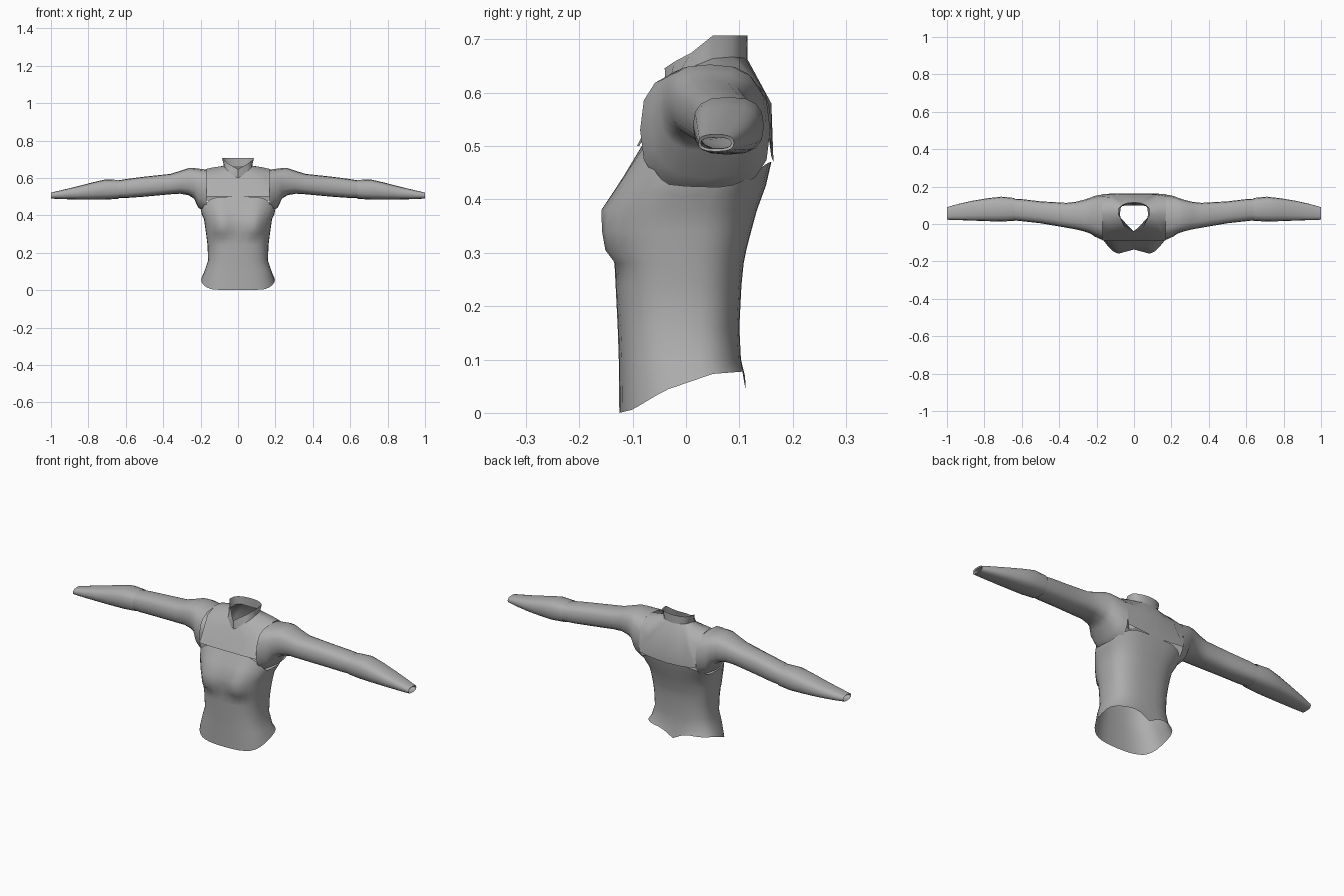
import bpy, bmesh, math

grey = bpy.data.materials.new("grey cloth")
grey.diffuse_color = (0.42, 0.42, 0.42, 1)


def loft(name, rings):
    """Skin a list of closed rings into an open smooth shell."""
    bm = bmesh.new()
    rows = [[bm.verts.new(p) for p in ring] for ring in rings]
    n = len(rings[0])
    for a, b in zip(rows, rows[1:]):
        for i in range(n):
            j = (i + 1) % n
            bm.faces.new((a[i], a[j], b[j], b[i]))
    bmesh.ops.recalc_face_normals(bm, faces=bm.faces[:])
    mesh = bpy.data.meshes.new(name)
    bm.to_mesh(mesh)
    bm.free()
    mesh.materials.append(grey)
    obj = bpy.data.objects.new(name, mesh)
    bpy.context.collection.objects.link(obj)
    bpy.ops.object.select_all(action='DESELECT')
    obj.select_set(True)
    bpy.context.view_layer.objects.active = obj
    bpy.ops.object.shade_smooth_by_angle(angle=math.radians(50))
    return obj


def power(v, e):
    return math.copysign(abs(v) ** e, v)


def interp(v, pts):
    for (a, za), (b, zb) in zip(pts, pts[1:]):
        if v <= b:
            return za + (zb - za) * max(0, (v - a) / (b - a))
    return pts[-1][1]


# Torso: height, half width, front y, back y, bust depth, squareness
HEM = [(-0.125, 0), (-0.10, 0.006), (-0.04, 0.042), (0.05, 0.073), (0.115, 0.078)]
TORSO = [
    (0.00, 0.197, -0.125, 0.112, 0, 0.75),
    (0.10, 0.180, -0.126, 0.103, 0, 0.75),
    (0.16, 0.160, -0.128, 0.100, 0, 0.75),
    (0.24, 0.163, -0.132, 0.104, 0, 0.75),
    (0.28, 0.168, -0.134, 0.108, 0, 0.75),
    (0.305, 0.171, -0.134, 0.113, 0.025, 0.75),
    (0.34, 0.176, -0.135, 0.122, 0.030, 0.75),
    (0.38, 0.182, -0.135, 0.133, 0.030, 0.72),
    (0.44, 0.194, -0.113, 0.150, 0.010, 0.65),
    (0.50, 0.198, -0.083, 0.160, 0, 0.55),
]
N = 36
rings = []
for k, (z, w, yf, yb, bust, e) in enumerate(TORSO):
    ring = []
    for i in range(N):
        a = 2 * math.pi * i / N
        c, s = math.cos(a), math.sin(a)
        x = w * power(c, e)
        y = power(s, e) * (yb if s > 0 else -yf)
        zz = z
        if s < 0:                       # bust
            y -= bust * math.exp(-((abs(x) - 0.09) / 0.05) ** 2)
        if k == 0:                      # curved hem with a back point
            zz = interp(y, HEM)
            if s > 0:
                zz -= 0.037 * max(0, 1 - abs(x) / 0.07)
        if z > 0.43:                    # dip under the arms and at the back
            drop = 0.075 * abs(c) ** 3 + (0.03 * s if s > 0 else 0)
            zz -= drop * (1 if z > 0.45 else 0.45)
        ring.append((x, y, zz))
    rings.append(ring)
loft("torso", rings)


def mirrored(half):
    return half + [(-x, y, z) for x, y, z in half[-2:0:-1]]


# Yoke: hem and armhole edge, middle, neck edge
edge = [(0, -.092, .50), (.09, -.092, .50), (.168, -.088, .50), (.172, -.015, .62),
        (.172, .05, .648), (.172, .10, .643), (.172, .148, .60), (.168, .160, .48),
        (.09, .164, .47), (0, .164, .465)]
middle = [(0, -.062, .56), (.08, -.056, .57), (.13, -.042, .595), (.13, 0, .635),
          (.13, .05, .657), (.13, .10, .654), (.12, .142, .61), (.12, .157, .57),
          (.07, .16, .58), (0, .16, .58)]
neck = [(0, -.037, .60), (.02, -.033, .61), (.05, -.015, .635), (.068, .02, .652),
        (.075, .05, .664), (.072, .085, .667), (.06, .10, .666), (.04, .11, .665),
        (.02, .114, .664), (0, .115, .663)]
loft("yoke", [mirrored(r) for r in (edge, middle, neck)])

# Collar: stands up from the neck edge with a V at the front
collar_top = [(0, -.040, .646), (.02, -.022, .658), (.05, .01, .675), (.075, .035, .695),
              (.085, .05, .707), (.082, .085, .707), (.065, .10, .707), (.04, .11, .707),
              (.02, .113, .707), (0, .115, .707)]
loft("collar", [mirrored(r) for r in (neck, collar_top)])


def tube(name, sections, side, e=0.75, n=16):
    """Sections: x, top z, bottom z, front y, back y."""
    rings = []
    for x, zt, zb, yf, yb in sections:
        ring = []
        for i in range(n):
            a = 2 * math.pi * i / n
            ring.append((side * x,
                         (yf + yb) / 2 + (yb - yf) / 2 * power(math.cos(a), e),
                         (zt + zb) / 2 + (zt - zb) / 2 * power(math.sin(a), e)))
        rings.append(ring)
    loft(name, rings)


UPPER = [
    (0.168, 0.645, 0.415, -0.086, 0.158),
    (0.212, 0.650, 0.440, -0.066, 0.150),
    (0.235, 0.653, 0.490, -0.050, 0.140),
    (0.265, 0.653, 0.508, -0.040, 0.130),
    (0.310, 0.638, 0.516, -0.029, 0.119),
    (0.360, 0.622, 0.513, -0.020, 0.113),
    (0.500, 0.607, 0.500, 0.004, 0.121),
    (0.600, 0.594, 0.493, 0.015, 0.133),
    (0.665, 0.583, 0.493, 0.022, 0.136),
]
FOREARM = [
    (0.640, 0.590, 0.489, 0.017, 0.139),
    (0.710, 0.592, 0.484, 0.013, 0.146),
    (0.780, 0.576, 0.484, 0.015, 0.138),
    (0.860, 0.555, 0.485, 0.018, 0.125),
    (0.940, 0.536, 0.487, 0.021, 0.107),
    (1.000, 0.522, 0.490, 0.023, 0.090),
    (0.996, 0.516, 0.495, 0.028, 0.085),
    (0.970, 0.516, 0.496, 0.029, 0.085),
]
for side, label in ((1, "left"), (-1, "right")):
    tube(label + "_upper_sleeve", UPPER, side)
    tube(label + "_forearm_sleeve", FOREARM, side)
